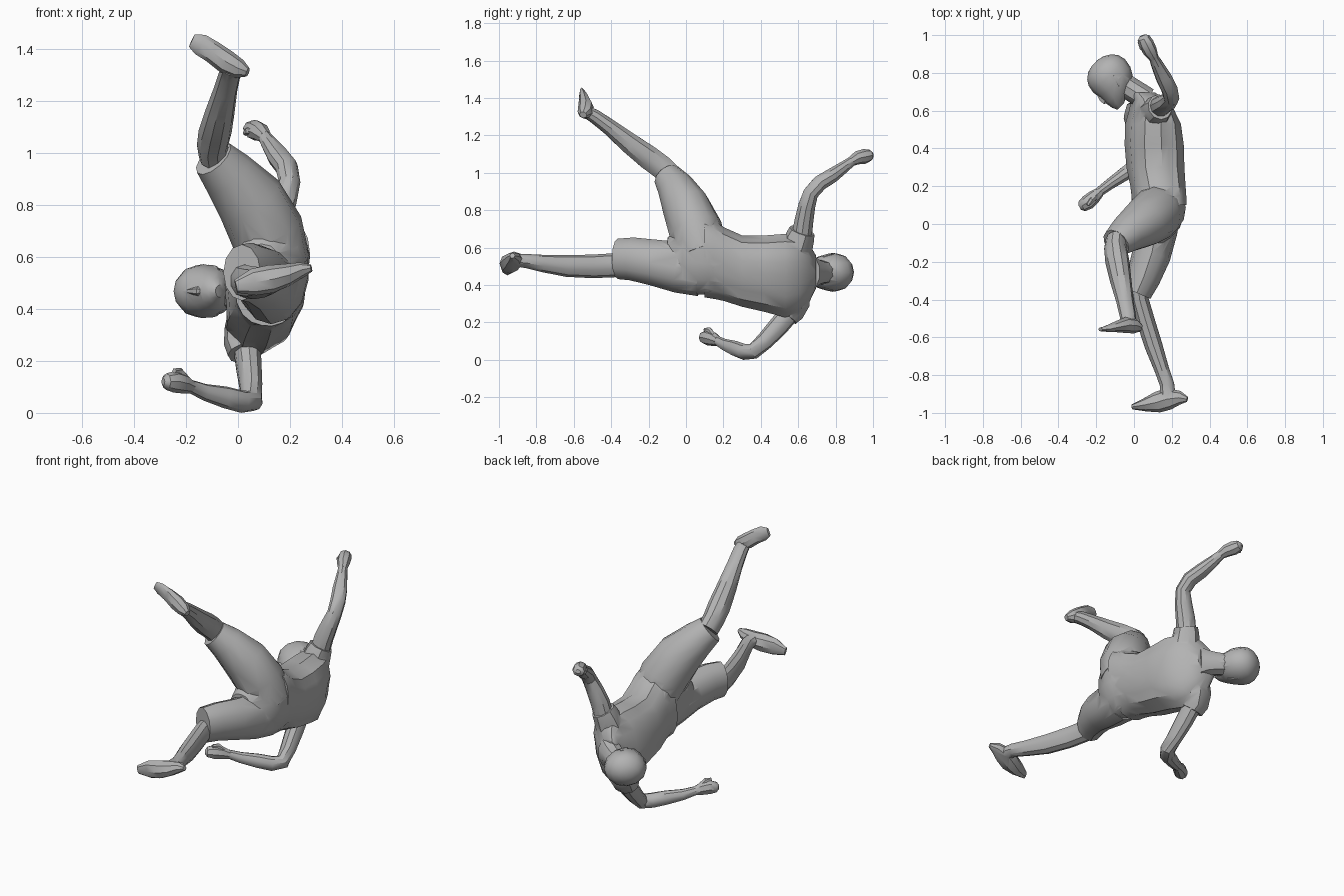
import bpy, bmesh, math
from mathutils import Vector

if "Cube" in bpy.data.objects:
    bpy.data.objects.remove(bpy.data.objects["Cube"], do_unlink=True)

grey = bpy.data.materials.new("plain grey")
grey.use_nodes = True
COLOUR = (0.45, 0.45, 0.45, 1)
grey.diffuse_color = COLOUR
grey.node_tree.nodes["Principled BSDF"].inputs["Base Color"].default_value = COLOUR


def select(ob):
    bpy.ops.object.select_all(action='DESELECT')
    ob.select_set(True)
    bpy.context.view_layer.objects.active = ob


def loft(name, rings, ref, sides=10, ripple=0.0, fixed=None, power=2.0):
    """Rings (x, y, z, radius along ref, radius across) joined to a closed tube.
    A power above 2 makes the oval section boxier."""
    bm = bmesh.new()
    pts = [Vector(r[:3]) for r in rings]
    last = len(rings) - 1
    loops = []
    for i, r in enumerate(rings):
        t = Vector(fixed) if fixed else pts[min(i + 1, last)] - pts[max(i - 1, 0)]
        t.normalize()
        u = Vector(ref)
        u = (u - t * u.dot(t)).normalized()
        v = t.cross(u)
        loop = []
        for k in range(sides):
            c, s = math.cos(math.tau * k / sides), math.sin(math.tau * k / sides)
            # folds run along the tube and fade out at its ends
            f = 1 + ripple * (-1) ** k * math.sin(math.pi * i / last)
            f *= (abs(c) ** power + abs(s) ** power) ** (-1 / power)
            loop.append(bm.verts.new(pts[i] + f * (u * r[3] * c + v * r[4] * s)))
        loops.append(loop)
    for a, b in zip(loops, loops[1:]):
        for k in range(sides):
            bm.faces.new((a[k], a[(k + 1) % sides], b[(k + 1) % sides], b[k]))
    bm.faces.new(loops[0])
    bm.faces.new(loops[-1])
    bmesh.ops.recalc_face_normals(bm, faces=bm.faces)
    me = bpy.data.meshes.new(name)
    bm.to_mesh(me)
    bm.free()
    me.materials.append(grey)
    ob = bpy.data.objects.new(name, me)
    bpy.context.collection.objects.link(ob)
    return ob


def merge(name, parts, angle=35):
    """Union the parts into one skin and shade it."""
    base = parts[0]
    select(base)
    for part in parts[1:]:
        mod = base.modifiers.new("union", 'BOOLEAN')
        mod.operation = 'UNION'
        mod.solver = 'EXACT'
        mod.object = part
        bpy.ops.object.modifier_apply(modifier=mod.name)
        bpy.data.objects.remove(part, do_unlink=True)
    base.name = name
    bpy.ops.object.shade_smooth_by_angle(angle=math.radians(angle))


X, Y, Z = (1, 0, 0), (0, 1, 0), (0, 0, 1)

# Shirt with folds and two sleeves, lying along y with the back towards +x
shirt = loft("shirt", [
    (.132, .1, .548, .215, .137), (.13, .15, .535, .207, .138), (.125, .2, .515, .195, .139),
    (.112, .3, .477, .187, .146), (.105, .42, .463, .2, .148), (.098, .53, .452, .22, .138),
    (.09, .61, .457, .205, .108), (.072, .66, .465, .155, .084), (.045, .695, .47, .088, .066)],
    (.2, 0, 1), 22, .03, Y, 2.4)
upper_sleeve = loft("upper_sleeve", [
    (.1, .575, .5, .09, .09), (.115, .59, .6, .085, .085), (.128, .61, .66, .077, .074),
    (.138, .62, .69, .07, .067)], Y, 10, .02)
lower_sleeve = loft("lower_sleeve", [
    (.065, .59, .42, .095, .085), (.035, .58, .31, .09, .085), (.024, .555, .26, .08, .08),
    (.03, .535, .23, .07, .068)], X, 10, .02)

# Shorts: seat and two legs
seat = loft("seat", [
    (.09, -.1, .55, .1, .08), (.12, -.02, .555, .195, .125), (.14, .06, .57, .222, .13),
    (.14, .12, .56, .21, .134), (.13, .18, .53, .18, .13)], Z, 14, 0, Y, 2.2)
upper_leg = loft("upper_leg", [
    (.15, .09, .57, .14, .13), (.11, .05, .7, .143, .145), (.045, 0, .82, .128, .135),
    (-.04, -.055, .92, .1, .105), (-.095, -.1, .98, .078, .084)], Y, 12, .012)
lower_leg = loft("lower_leg", [
    (.13, .08, .48, .14, .12), (.115, -.04, .495, .135, .115), (.09, -.17, .52, .122, .104),
    (.048, -.29, .54, .114, .09), (.015, -.365, .54, .108, .078)], Z, 12, .012)
merge("shirt_and_shorts", [shirt, upper_sleeve, lower_sleeve, seat, upper_leg, lower_leg])

# Raised leg: calf and foot
calf = loft("calf", [
    (-.092, -.085, .985, .058, .066), (-.098, -.13, 1.03, .06, .067), (-.088, -.2, 1.082, .064, .067),
    (-.07, -.3, 1.157, .057, .058), (-.048, -.41, 1.245, .046, .045),
    (-.033, -.485, 1.3, .043, .04), (-.025, -.535, 1.328, .04, .034)], X)
foot = loft("foot", [
    (.037, -.55, 1.31, .018, .02), (.005, -.54, 1.322, .038, .04), (-.045, -.535, 1.35, .046, .042),
    (-.1, -.545, 1.39, .043, .028), (-.145, -.555, 1.417, .042, .016),
    (-.178, -.558, 1.432, .026, .01)], (.57, 0, .82), 8)
merge("raised_calf_and_foot", [calf, foot])

# Lower leg: calf and foot
calf = loft("calf", [
    (.022, -.34, .508, .064, .052), (.03, -.4, .505, .064, .05), (.058, -.5, .5, .063, .051),
    (.102, -.64, .502, .058, .05), (.147, -.77, .516, .046, .041),
    (.175, -.85, .528, .038, .04), (.18, -.92, .535, .034, .045)], Z)
foot = loft("foot", [
    (.282, -.928, .557, .014, .014), (.245, -.92, .55, .03, .036), (.185, -.925, .53, .044, .058),
    (.125, -.943, .515, .054, .056), (.06, -.957, .503, .052, .036),
    (-.008, -.968, .487, .026, .014)], Z, 8)
merge("lower_calf_and_foot", [calf, foot])

# Raised arm: arm, closed hand and thumb
arm = loft("arm", [
    (.135, .62, .67, .056, .056), (.15, .63, .74, .056, .053), (.177, .645, .82, .05, .048),
    (.198, .667, .89, .042, .043), (.187, .715, .945, .044, .043), (.155, .78, .985, .043, .041),
    (.12, .85, 1.035, .032, .032), (.1, .89, 1.065, .025, .026)], X)
fist = loft("fist", [
    (.105, .88, 1.06, .026, .026), (.085, .915, 1.08, .036, .038), (.065, .955, 1.088, .04, .04),
    (.05, .985, 1.095, .03, .034), (.045, .998, 1.098, .012, .016)], Z, 8)
thumb = loft("thumb", [
    (.075, .91, 1.085, .015, .015), (.04, .935, 1.085, .016, .015), (.028, .965, 1.075, .01, .01)], Z, 6)
merge("raised_arm", [arm, fist, thumb])

# Bent arm: arm, closed hand and thumb
arm = loft("arm", [
    (.036, .545, .24, .055, .053), (.042, .49, .175, .054, .05), (.05, .42, .1, .047, .045),
    (.053, .36, .046, .043, .043), (.015, .31, .043, .043, .043), (-.05, .265, .06, .042, .038),
    (-.13, .21, .08, .032, .03), (-.19, .165, .105, .025, .026)], Z)
fist = loft("fist", [
    (-.18, .17, .1, .026, .026), (-.21, .145, .112, .038, .036), (-.245, .115, .12, .042, .04),
    (-.275, .095, .12, .032, .032), (-.288, .088, .12, .014, .014)], Z, 8)
thumb = loft("thumb", [
    (-.2, .145, .13, .016, .016), (-.225, .125, .16, .015, .015), (-.245, .1, .162, .01, .01)], X, 6)
merge("bent_arm", [arm, fist, thumb])

# Neck and head, in a tilted frame: up the head, and out of the face
UP, FACE = Vector((-.72, .69, 0)), Vector((-.69, -.72, 0))
CENTRE = Vector((-.115, .76, .468))


def on_head(up, out, side=0):
    return tuple(CENTRE + UP * up + FACE * out + Vector((0, 0, side)))


neck = loft("neck", [
    (.07, .66, .468, .1, .066), (.03, .685, .469, .078, .066), (-.015, .713, .468, .066, .066),
    (-.08, .755, .467, .062, .064)], Z)
head = loft("head", [on_head(s, f) + (w, d) for s, f, w, d in [
    (-.128, .068, .024, .025), (-.1, .045, .055, .06), (-.065, .01, .08, .1),
    (-.02, -.004, .097, .114), (.03, -.006, .104, .122), (.07, -.006, .099, .113),
    (.1, -.004, .08, .092), (.123, -.002, .048, .058), (.132, -.002, .018, .02)]],
    Z, 12, 0, tuple(UP))
nose = loft("nose", [
    on_head(.02, .1) + (.008, .008), on_head(-.025, .107) + (.014, .018),
    on_head(-.048, .106) + (.018, .02), on_head(-.06, .093) + (.01, .01)], Z, 6)
ears = [loft("ear", [
    on_head(-.045, -.005, .08 * side) + (.008, .012), on_head(-.015, -.015, .092 * side) + (.008, .018),
    on_head(.012, -.015, .096 * side) + (.006, .015)], Z, 6) for side in (1, -1)]
merge("head", [head, neck, nose] + ears)
